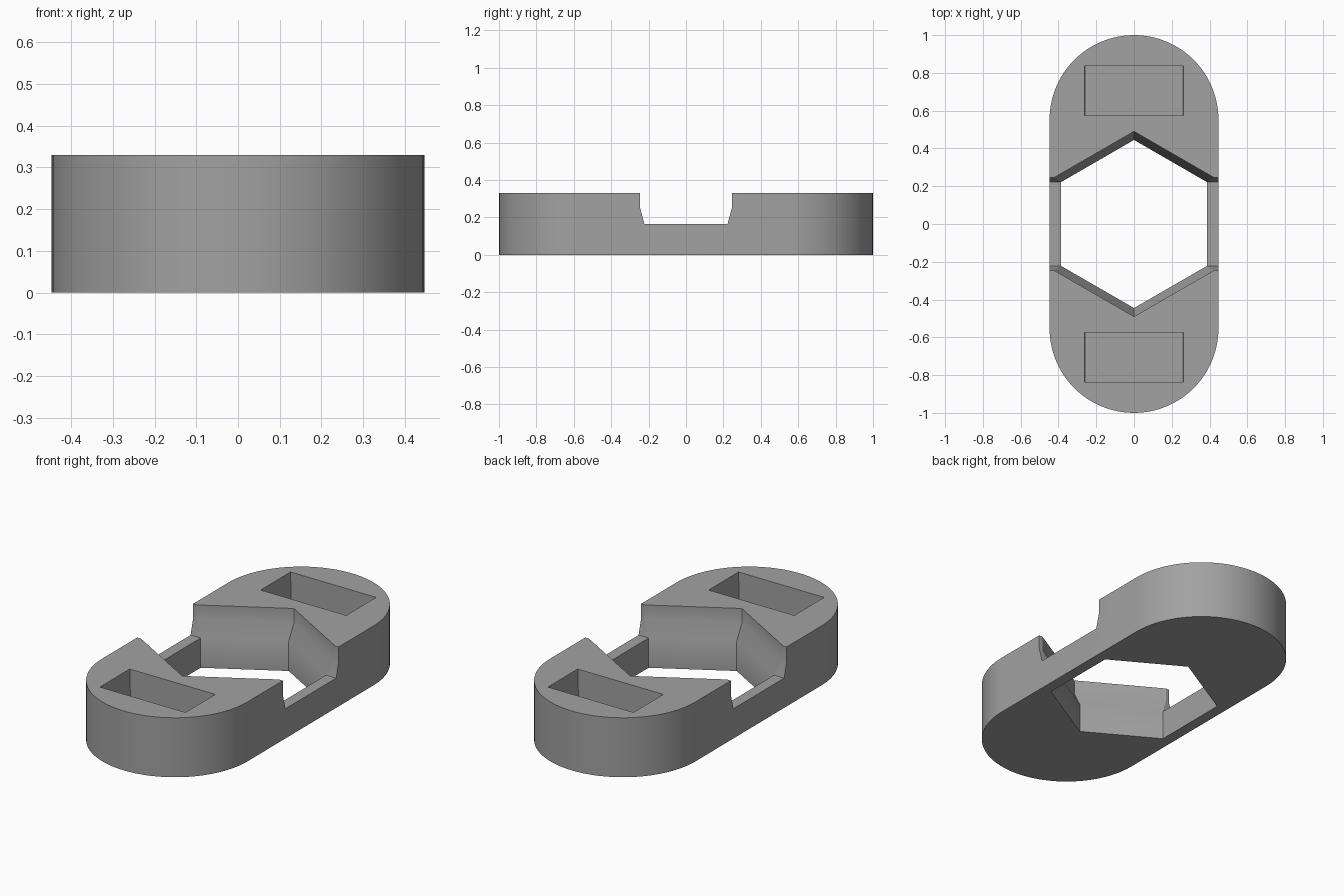
import bpy, bmesh, math

if "Cube" in bpy.data.objects:
    bpy.data.objects.remove(bpy.data.objects["Cube"])

HEIGHT, HALF_W, ARC_Y = 0.33, 0.447, 0.553
RAIL_Z, FLARE_Z = 0.165, 0.25      # rail top, end of the flared wall
R_LOW, R_HIGH = 0.445, 0.49        # hexagon radii below and above the flare


def loft(name, rings):
    """Closed solid from equal-length rings of (x, y, z) points, bottom to top."""
    bm = bmesh.new()
    vs = [[bm.verts.new(p) for p in ring] for ring in rings]
    n = len(vs[0])
    bm.faces.new(vs[0][::-1])
    bm.faces.new(vs[-1])
    for a, b in zip(vs, vs[1:]):
        for i in range(n):
            j = (i + 1) % n
            bm.faces.new((a[i], a[j], b[j], b[i]))
    return finish(name, bm)


def finish(name, bm):
    bmesh.ops.recalc_face_normals(bm, faces=bm.faces)
    mesh = bpy.data.meshes.new(name)
    bm.to_mesh(mesh)
    bm.free()
    obj = bpy.data.objects.new(name, mesh)
    bpy.context.collection.objects.link(obj)
    return obj


def rect(w, y0, y1, z):
    return [(-w, y0, z), (w, y0, z), (w, y1, z), (-w, y1, z)]


def hexagon(r, z):
    return [(r * math.sin(math.radians(60 * i)),
             r * math.cos(math.radians(60 * i)), z) for i in range(6)]


def slotted(r, z):
    """Hexagon whose two side flats are pushed out past the body."""
    h = hexagon(r, z)
    out = lambda p: (math.copysign(0.6, p[0]), p[1], z)
    return [h[0], h[1], out(h[1]), out(h[2]), h[2],
            h[3], h[4], out(h[4]), out(h[5]), h[5]]


# Rounded body
SEG = 48
outline = []
for side in (1, -1):
    for i in range(SEG + 1):
        a = math.pi * i / SEG
        outline.append((side * HALF_W * math.cos(a),
                        side * (ARC_Y + HALF_W * math.sin(a))))
body = loft("body", [[(x, y, z) for x, y in outline] for z in (0, HEIGHT)])

# Central hexagonal opening with flared walls and side notches
bm = bmesh.new()
low = [bm.verts.new(p) for p in hexagon(R_LOW, -0.1)]
rings = [[bm.verts.new(p) for p in slotted(r, z)]
         for r, z in ((R_LOW, RAIL_Z), (R_HIGH, FLARE_Z), (R_HIGH, 0.5))]
base = rings[0]
mid = [base[i] for i in (0, 1, 4, 5, 6, 9)]
bm.faces.new(low)
for i in range(6):
    j = (i + 1) % 6
    bm.faces.new((low[i], low[j], mid[j], mid[i]))
for k in (1, 6):
    bm.faces.new(base[k:k + 4])
for a, b in zip(rings, rings[1:]):
    for i in range(10):
        j = (i + 1) % 10
        bm.faces.new((a[i], a[j], b[j], b[i]))
bm.faces.new(rings[-1])
cutters = [finish("opening_cutter", bm)]

# Rectangular pockets, slightly narrower at the floor
for name, s in (("front_pocket_cutter", -1), ("back_pocket_cutter", 1)):
    y0, y1 = sorted((s * 0.574, s * 0.836))
    cutters.append(loft(name, [rect(0.256, y0, y1, 0.08), rect(0.263, y0, y1, HEIGHT),
                               rect(0.263, y0, y1, 0.5)]))

for c in cutters:
    mod = body.modifiers.new(c.name, 'BOOLEAN')
    mod.operation, mod.solver, mod.object = 'DIFFERENCE', 'EXACT', c
bpy.context.view_layer.objects.active = body
body.select_set(True)
for c in cutters:
    bpy.ops.object.modifier_apply(modifier=c.name)
    bpy.data.objects.remove(c)

# Grey finish, with crisp edges
grey = bpy.data.materials.new("grey")
grey.diffuse_color = (0.36, 0.36, 0.36, 1)
grey.use_nodes = True
grey.node_tree.nodes["Principled BSDF"].inputs["Base Color"].default_value = grey.diffuse_color
body.data.materials.clear()
body.data.materials.append(grey)
for p in body.data.polygons:
    p.material_index = 0
bpy.ops.object.shade_smooth_by_angle(angle=math.radians(28))
